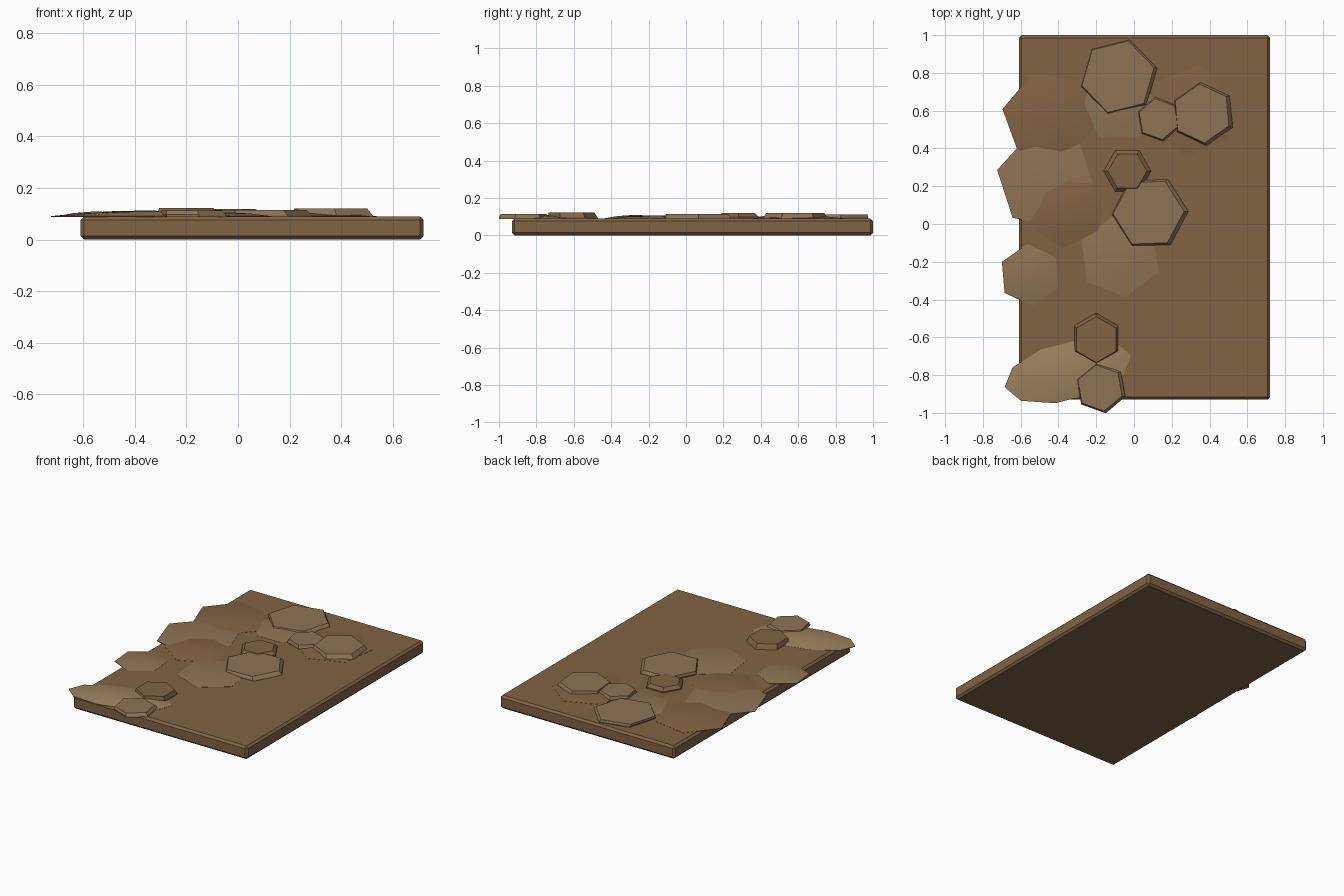
import bpy, bmesh, math

if "Cube" in bpy.data.objects:
    bpy.data.objects.remove(bpy.data.objects["Cube"])


def material(name, rgb):
    m = bpy.data.materials.new(name)
    m.diffuse_color = (*rgb, 1)
    m.use_nodes = True
    m.node_tree.nodes["Principled BSDF"].inputs["Base Color"].default_value = m.diffuse_color
    return m


WOOD = material("brown", (0.22, 0.125, 0.058))
TAN = material("light_brown", (0.27, 0.17, 0.09))
SAND = material("sand_brown", (0.33, 0.22, 0.11))


def finish(name, bm, mat, angle=None):
    bmesh.ops.recalc_face_normals(bm, faces=bm.faces)
    me = bpy.data.meshes.new(name)
    bm.to_mesh(me)
    bm.free()
    me.materials.append(mat)
    ob = bpy.data.objects.new(name, me)
    bpy.context.collection.objects.link(ob)
    if angle:
        bpy.context.view_layer.objects.active = ob
        ob.select_set(True)
        bpy.ops.object.shade_smooth_by_angle(angle=math.radians(angle))
        ob.select_set(False)
    return ob


def stack(name, centre, rx, ry, turn, rings, mat, sides=6, shift=(0, 0), angle=None):
    """Polygon plate lofted through rings of (scale, z); the base ring is moved by shift."""
    bm = bmesh.new()
    t = math.radians(turn)
    loops = []
    for k, (s, z) in enumerate(rings):
        f = 1 - k / (len(rings) - 1)
        loop = []
        for i in range(sides):
            a = 2 * math.pi * i / sides
            u, v = rx * s * math.cos(a), ry * s * math.sin(a)
            loop.append(bm.verts.new((centre[0] + shift[0] * f + u * math.cos(t) - v * math.sin(t),
                                      centre[1] + shift[1] * f + u * math.sin(t) + v * math.cos(t), z)))
        loops.append(loop)
    for a, b in zip(loops, loops[1:]):
        for i in range(sides):
            j = (i + 1) % sides
            bm.faces.new((a[i], a[j], b[j], b[i]))
    bm.faces.new(loops[0])
    bm.faces.new(loops[-1])
    return finish(name, bm, mat, angle)


# Chamfered slab
bm = bmesh.new()
bmesh.ops.create_cube(bm, size=1)
for v in bm.verts:
    v.co = (0.055 + v.co.x * 1.33, 0.035 + v.co.y * 1.93, 0.045 + v.co.z * 0.09)
bmesh.ops.bevel(bm, geom=bm.edges[:], offset=0.014, segments=1, affect='EDGES')
finish("slab", bm, WOOD)

# Low smooth mounds: name, centre, radius, turn, peak height, colour
DOMES = [
    ("mound_back_left", (-0.45, 0.565), 0.25, 50, 0.110, WOOD),
    ("mound_left", (-0.465, 0.23), 0.265, 48, 0.106, TAN),
    ("mound_centre_left", (-0.36, 0.085), 0.215, 25, 0.113, WOOD),
    ("mound_centre", (-0.075, -0.17), 0.22, 38, 0.106, TAN),
    ("mound_left_edge", (-0.55, -0.27), 0.165, 35, 0.108, TAN),
    ("mound_back", (-0.08, 0.63), 0.2, 0, 0.106, TAN),
    ("mound_back_right", (0.31, 0.6), 0.245, 22, 0.106, WOOD),
]
for name, c, r, turn, top, mat in DOMES:
    h = top - 0.09
    stack(name, c, r, r, turn, [(1, 0.088), (1, 0.091), (0.6, 0.09 + 0.7 * h), (0.15, top)], mat, angle=40)

# Long oval mound on the front edge
stack("mound_front", (-0.35, -0.78), 0.345, 0.155, 14,
      [(1, 0.088), (1, 0.091), (0.6, 0.104), (0.15, 0.109)], SAND, sides=10, angle=40)

# Flat-topped stones: name, centre, radius, turn, height, top scale, base shift, colour
STONES = [
    ("stone_back", (-0.085, 0.78), 0.205, 14, 0.111, 0.96, (0.01, -0.005), TAN),
    ("stone_right_small", (0.13, 0.555), 0.118, 40, 0.115, 0.93, (0.005, 0), TAN),
    ("stone_right", (0.36, 0.585), 0.168, 35, 0.120, 0.93, (0.012, -0.004), TAN),
    ("stone_middle_small", (-0.035, 0.28), 0.126, 0, 0.118, 0.82, (0, 0), WOOD),
    ("stone_middle", (0.077, 0.06), 0.2, 2, 0.115, 0.94, (0.012, 0), TAN),
    ("stone_front_small", (-0.2, -0.612), 0.132, 30, 0.123, 0.92, (0, 0.01), WOOD),
    ("stone_front", (-0.18, -0.868), 0.135, 40, 0.113, 0.92, (0.008, 0), TAN),
]
for name, c, r, turn, top, s, shift, mat in STONES:
    stack(name, c, r, r, turn, [(1, 0.088), (1, 0.098), (s, top)], mat, shift=shift)
